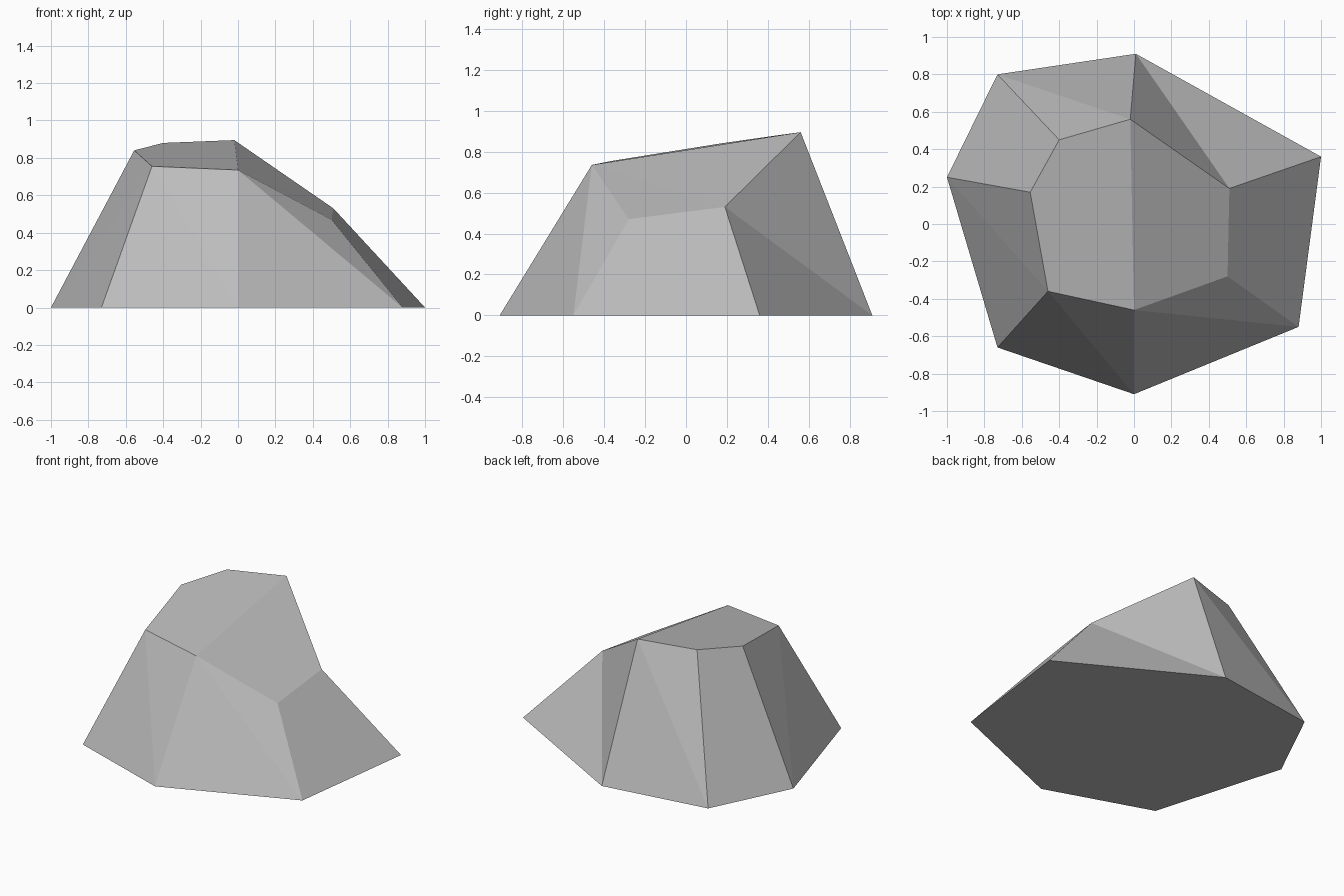
import bpy
import bmesh

cube = bpy.data.objects.get("Cube")
if cube:
    bpy.data.objects.remove(cube, do_unlink=True)

# Stone colour
stone = bpy.data.materials.new("stone_grey")
stone.use_nodes = True
grey = (0.5, 0.5, 0.5, 1)
stone.diffuse_color = grey
stone.node_tree.nodes["Principled BSDF"].inputs["Base Color"].default_value = grey

# Foot and crown outlines, counter-clockwise from the front corner
foot = [(0, -.91), (.88, -.55), (1, .36), (.01, .91), (-.73, .80), (-1, .25), (-.73, -.66)]
crown = [(0, -.46, .735), (.5, -.28, .47), (.51, .19, .53), (-.02, .56, .895),
         (-.40, .45, .88), (-.555, .17, .84), (-.46, -.36, .755)]

bm = bmesh.new()
low = [bm.verts.new((x, y, 0)) for x, y in foot]
top = [bm.verts.new(p) for p in crown]

# Underside
bm.faces.new(low[::-1])

# Sides, each split into two facets
n = len(low)
for i in range(n):
    j = (i + 1) % n
    if i == 5:
        bm.faces.new((low[i], low[j], top[j]))
        bm.faces.new((low[i], top[j], top[i]))
    else:
        bm.faces.new((low[i], low[j], top[i]))
        bm.faces.new((low[j], top[j], top[i]))

# Crown: a steep slope on the left and a gentle one on the right
bm.faces.new((top[0], top[1], top[2]))
bm.faces.new((top[0], top[2], top[3]))
bm.faces.new([top[0]] + top[3:])
bmesh.ops.recalc_face_normals(bm, faces=bm.faces)

mesh = bpy.data.meshes.new("rock")
bm.to_mesh(mesh)
bm.free()
mesh.materials.append(stone)
rock = bpy.data.objects.new("rock", mesh)
bpy.context.collection.objects.link(rock)
